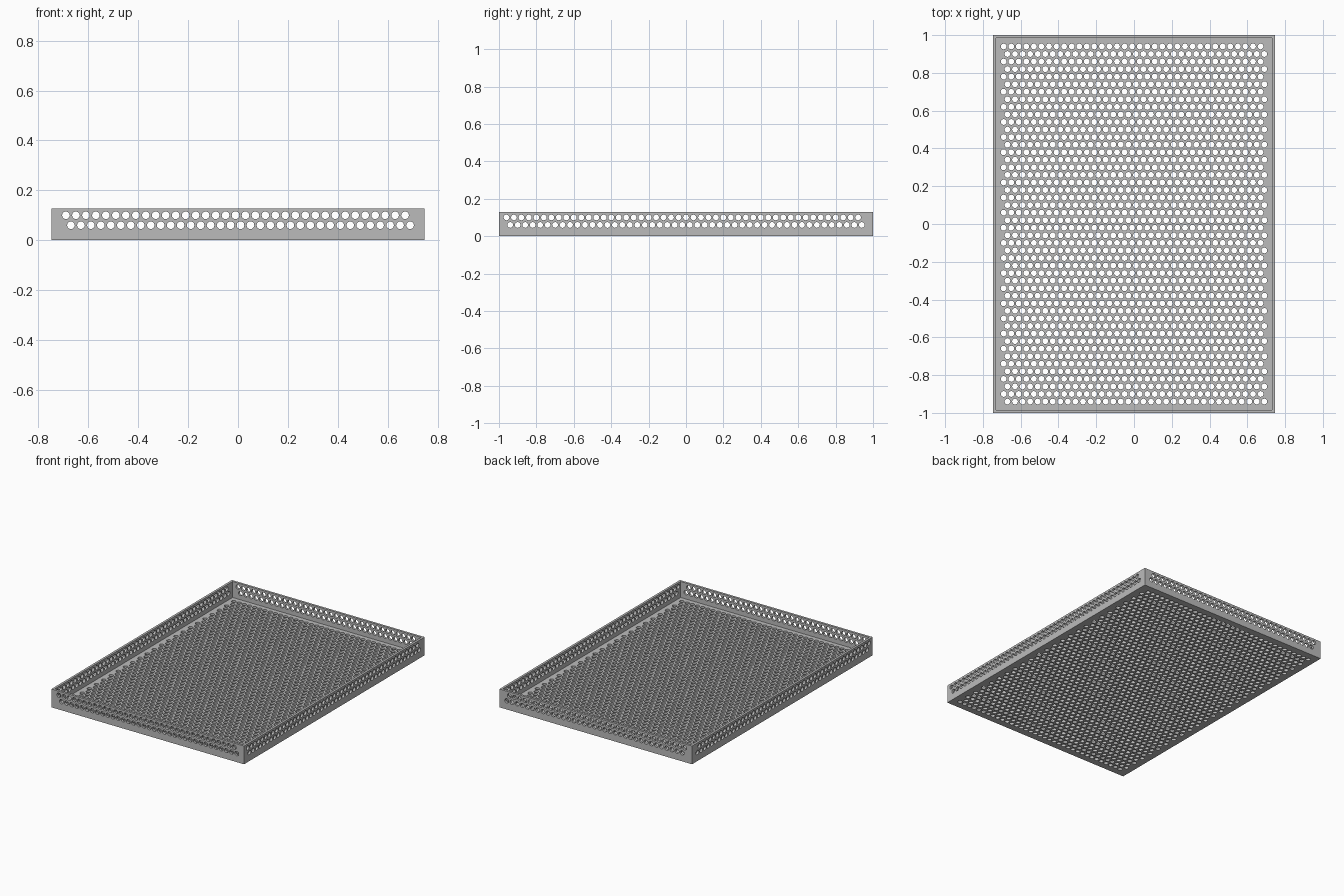
import bpy
import bmesh
from math import cos, sin, pi
from mathutils import Vector

cube = bpy.data.objects.get("Cube")
if cube:
    bpy.data.objects.remove(cube, do_unlink=True)

HALF_W, HALF_L, HEIGHT = 0.747, 1.0, 0.128
THICK = 0.016
PITCH, RADIUS = 0.04, 0.0155
ARC_STEPS = 3          # segments in each quarter of a hole

steel = bpy.data.materials.new("grey_steel")
steel.use_nodes = True
steel.diffuse_color = (0.5, 0.5, 0.5, 1)
steel.node_tree.nodes["Principled BSDF"].inputs["Base Color"].default_value = (0.5, 0.5, 0.5, 1)

bm = bmesh.new()
welded = {}


def vert(p):
    """Return the shared vertex at p, so neighbouring panels are welded."""
    key = tuple(round(c, 4) for c in p)
    if key not in welded:
        welded[key] = bm.verts.new(p)
    return welded[key]


def lattice(low, start, count, high):
    """Grid lines at half the hole pitch, with a plain margin at each end."""
    return [low] + [start + PITCH / 2 * k for k in range(count)] + [high]


def hole_row(start, count, v):
    return {(round(start + PITCH * k, 3), round(v, 3)) for k in range(count)}


def panel(us, vs, holes, place):
    """Grid sheet whose cells are rounded off around the hole centres."""
    for u0, u1 in zip(us, us[1:]):
        for v0, v1 in zip(vs, vs[1:]):
            corners = [Vector(c) for c in ((u0, v0), (u1, v0), (u1, v1), (u0, v1))]
            outline = []
            for i, c in enumerate(corners):
                if (round(c.x, 3), round(c.y, 3)) in holes:
                    before = (corners[i - 1] - c).normalized()
                    after = (corners[(i + 1) % 4] - c).normalized()
                    for s in range(ARC_STEPS + 1):
                        t = pi / 2 * s / ARC_STEPS
                        outline.append(c + RADIUS * (cos(t) * before + sin(t) * after))
                else:
                    outline.append(c)
            bm.faces.new([vert(place(p.x, p.y)) for p in outline])


xs = lattice(-HALF_W, -0.71, 72, HALF_W)
ys = lattice(-HALF_L, -0.98, 98, HALF_L)
zs = lattice(0, 0.04, 5, HEIGHT)

# Floor with staggered rows of holes
floor_holes = set()
for i in range(48):
    floor_holes |= hole_row(-0.69 if i % 2 else -0.67, 35, -0.94 + PITCH * i)
panel(xs, ys, floor_holes, lambda u, v: (u, v, 0))

# Four walls, each with two staggered rows
end_holes = hole_row(-0.67, 35, 0.06) | hole_row(-0.69, 35, 0.1)
side_holes = hole_row(-0.94, 48, 0.06) | hole_row(-0.96, 48, 0.1)
for side in (-1, 1):
    panel(xs, zs, end_holes, lambda u, v: (u, side * HALF_L, v))
    panel(ys, zs, side_holes, lambda u, v: (side * HALF_W, u, v))

# Turn every face outward
bm.normal_update()
middle = Vector((0, 0, HEIGHT / 2))
for f in bm.faces:
    if f.normal.dot(f.calc_center_median() - middle) < 0:
        f.normal_flip()

mesh = bpy.data.meshes.new("perforated_tray")
bm.to_mesh(mesh)
bm.free()
mesh.materials.append(steel)
tray = bpy.data.objects.new("perforated_tray", mesh)
bpy.context.collection.objects.link(tray)

# Sheet thickness, grown inward
shell = tray.modifiers.new("sheet_thickness", 'SOLIDIFY')
shell.thickness = THICK
shell.offset = -1
shell.use_even_offset = True
shell.use_quality_normals = True
